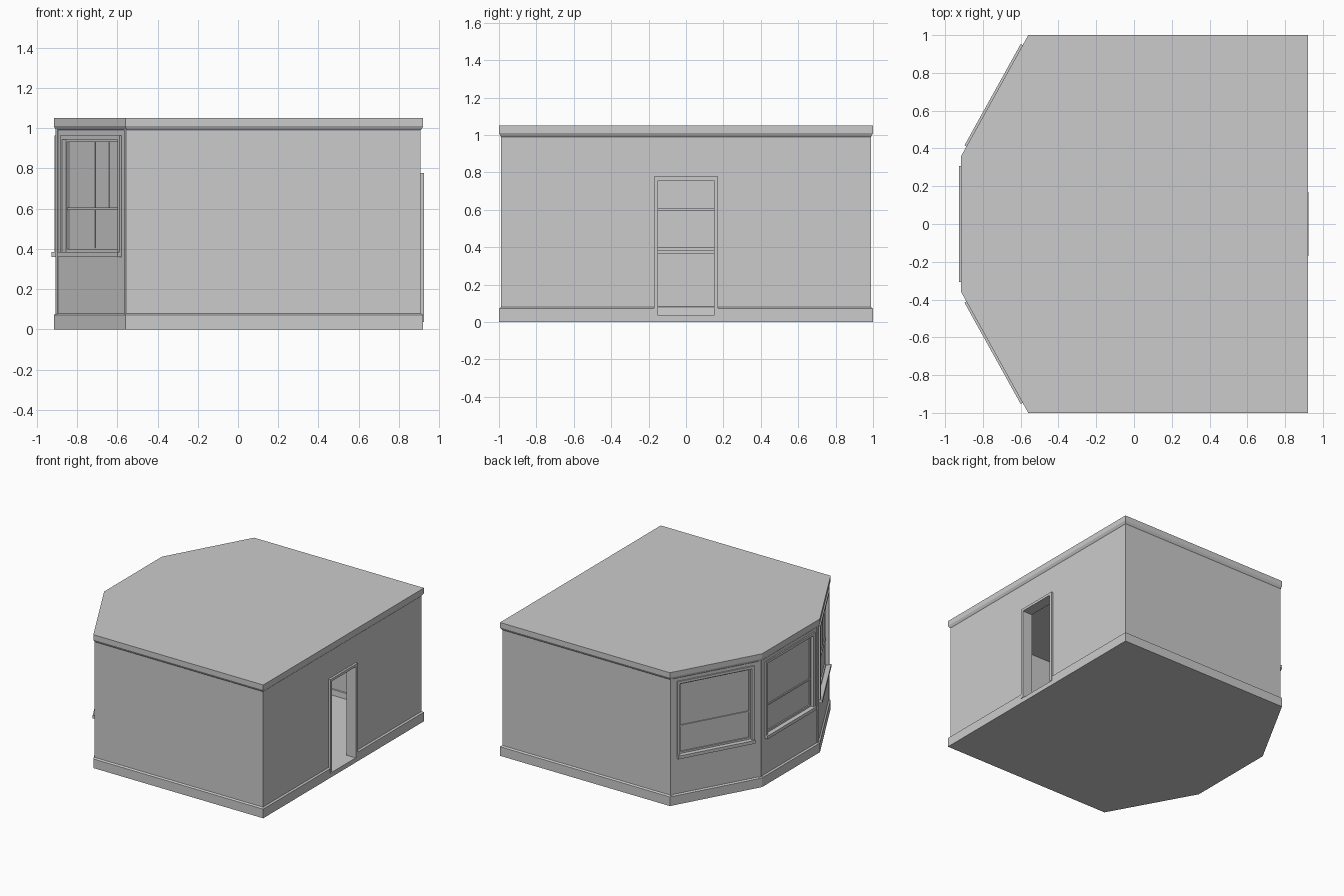
import bpy, bmesh, math
from mathutils import Vector, Matrix

if "Cube" in bpy.data.objects:
    bpy.data.objects.remove(bpy.data.objects["Cube"])

# Room plan, counter-clockwise, with a three-sided bay at -x
PLAN = [Vector(p) for p in [(0.92, -1), (0.92, 1), (-0.56, 1),
                            (-0.915, 0.36), (-0.915, -0.36), (-0.56, -1)]]
WALL, INNER = 0.012, 0.068        # outer and inner wall face insets
FLOOR, CEIL, TOP = 0.036, 1.014, 1.05


def inset(t):
    out, n = [], len(PLAN)
    for i, p in enumerate(PLAN):
        a = (p - PLAN[i - 1]).normalized()
        b = (PLAN[(i + 1) % n] - p).normalized()
        na, nb = Vector((-a.y, a.x)), Vector((-b.y, b.x))
        out.append(p + (na + nb) * (t / (1 + na.dot(nb))))
    return out


def finish(name, bm):
    bmesh.ops.recalc_face_normals(bm, faces=bm.faces)
    me = bpy.data.meshes.new(name)
    bm.to_mesh(me)
    bm.free()
    ob = bpy.data.objects.new(name, me)
    bpy.context.collection.objects.link(ob)
    return ob


def sweep(name, profile, closed=True):
    """Sweep an (inset, z) profile round the plan; open profiles get capped."""
    bm = bmesh.new()
    rings = [[bm.verts.new((p.x, p.y, z)) for p in inset(t)] for t, z in profile]
    n, m = len(PLAN), len(profile)
    for j in range(m if closed else m - 1):
        r, s = rings[j], rings[(j + 1) % m]
        for i in range(n):
            k = (i + 1) % n
            bm.faces.new((r[i], r[k], s[k], s[i]))
    if not closed:
        bm.faces.new(rings[0])
        bm.faces.new(rings[-1])
    return finish(name, bm)


def boxes(name, mat, items):
    """Boxes in panel space: (u0, u1, n0, n1, z0, z1), n pointing outwards."""
    bm = bmesh.new()
    for u0, u1, n0, n1, z0, z1 in items:
        m = mat @ Matrix.Translation(((u0 + u1) / 2, (n0 + n1) / 2, (z0 + z1) / 2)) \
            @ Matrix.Diagonal((u1 - u0, n1 - n0, z1 - z0, 1))
        bmesh.ops.create_cube(bm, size=1, matrix=m)
    return finish(name, bm)


def frame(w, z0, z1, b, n0, n1, bottom=True):
    """Rectangular border of width b around half-width w."""
    f = [(-w - b, -w, n0, n1, z0, z1 + b), (w, w + b, n0, n1, z0, z1 + b),
         (-w, w, n0, n1, z1, z1 + b)]
    if bottom:
        f.append((-w - b, w + b, n0, n1, z0 - b, z0))
    return f


def panel(i):
    """Matrix at the middle of outer wall face i."""
    pts = inset(WALL)
    a, b = pts[i], pts[(i + 1) % len(pts)]
    d, c = (b - a).normalized(), (a + b) / 2
    return Matrix(((d.x, d.y, 0, c.x), (d.y, -d.x, 0, c.y), (0, 0, 1, 0), (0, 0, 0, 1)))


# Slabs with the projecting base and crown mouldings
sweep("floor_slab", [(0, 0), (0, 0.03), (INNER - 0.01, FLOOR)][:1] + [(0, FLOOR)], closed=False)
sweep("ceiling_slab", [(0, CEIL), (0, TOP)], closed=False)
sweep("base_moulding", [(0, FLOOR), (0, 0.072), (WALL, 0.08), (WALL + 0.01, FLOOR)])
sweep("crown_moulding", [(0, CEIL), (0, 1.01), (0.008, 0.995), (WALL, 0.99), (WALL + 0.01, CEIL)])

# Walls with door and window openings
walls = sweep("walls", [(WALL, FLOOR), (WALL, CEIL), (INNER, CEIL), (INNER, FLOOR)])
D = 0.15
W, Z0, Z1 = 0.285, 0.385, 0.945
cutters = [boxes("door_cutter", panel(0), [(-D, D, -0.15, 0.1, -0.1, 0.757)])]
for i in (2, 3, 4):
    cutters.append(boxes("window_cutter", panel(i), [(-W, W, -0.15, 0.1, Z0, Z1)]))
for c in cutters:
    mod = walls.modifiers.new("opening", 'BOOLEAN')
    mod.object, mod.operation, mod.solver = c, 'DIFFERENCE', 'EXACT'
    c.hide_render = True
    c.hide_viewport = True
    c.display_type = 'WIRE'

# Bay windows
T = INNER - WALL
for i, side in ((2, "back"), (3, "middle"), (4, "front")):
    m = panel(i)
    boxes(side + "_window_casing", m, frame(W, Z0, Z1, 0.02, -0.002, 0.01, False)
          + frame(W, Z0, Z1, 0.02, -T - 0.01, -T + 0.002, False))
    boxes(side + "_window_sill", m, [(-W - 0.022, W + 0.022, -0.03, 0.024, 0.36, Z0),
                                     (-W - 0.022, W + 0.022, -T - 0.02, -0.03, 0.365, Z0)])
    boxes(side + "_window_sash", m, frame(W - 0.014, Z0 + 0.014, Z1 - 0.014, 0.014, -0.04, -0.012)
          + [(-W, W, -0.042, -0.014, 0.594, 0.606)])
    boxes(side + "_window_glass", m, [(-W, W, -0.03, -0.022, Z0, Z1)])
    boxes(side + "_window_bars", m,
          [(u - 0.002, u + 0.002, -0.024, -0.02, 0.6, Z1 - 0.01) for u in (-W / 2, 0, W / 2)]
          + [(u - 0.002, u + 0.002, -0.024, -0.02, Z0 + 0.02, 0.6) for u in (-W / 2, 0)])

# Thin strips beside the bay corners
for i in (2, 3, 4):
    m = panel(i)
    h = (inset(WALL)[(i + 1) % 6] - inset(WALL)[i]).length / 2
    boxes("bay_corner_strips", m, [(s * h - 0.01 - s * 0.01, s * h + 0.01 - s * 0.01,
                                    -0.004, 0.004, 0.07, 1.0) for s in (-1, 1)])

# Door casing, inside and out
boxes("door_casing", panel(0), frame(D, FLOOR, 0.757, 0.02, -0.002, 0.017, False)
      + frame(D, FLOOR, 0.757, 0.02, -T - 0.012, -T + 0.002, False))

# Interior skirting, interrupted at the doorway
skirt = sweep("inner_skirting", [(INNER - 0.003, FLOOR), (INNER - 0.003, 0.085),
                                 (INNER + 0.007, 0.08), (INNER + 0.01, FLOOR)])
mod = skirt.modifiers.new("doorway", 'BOOLEAN')
mod.object, mod.operation, mod.solver = cutters[0], 'DIFFERENCE', 'EXACT'

# Base moulding is also cut at the doorway
base = bpy.data.objects["base_moulding"]
mod = base.modifiers.new("doorway", 'BOOLEAN')
mod.object, mod.operation, mod.solver = cutters[0], 'DIFFERENCE', 'EXACT'
